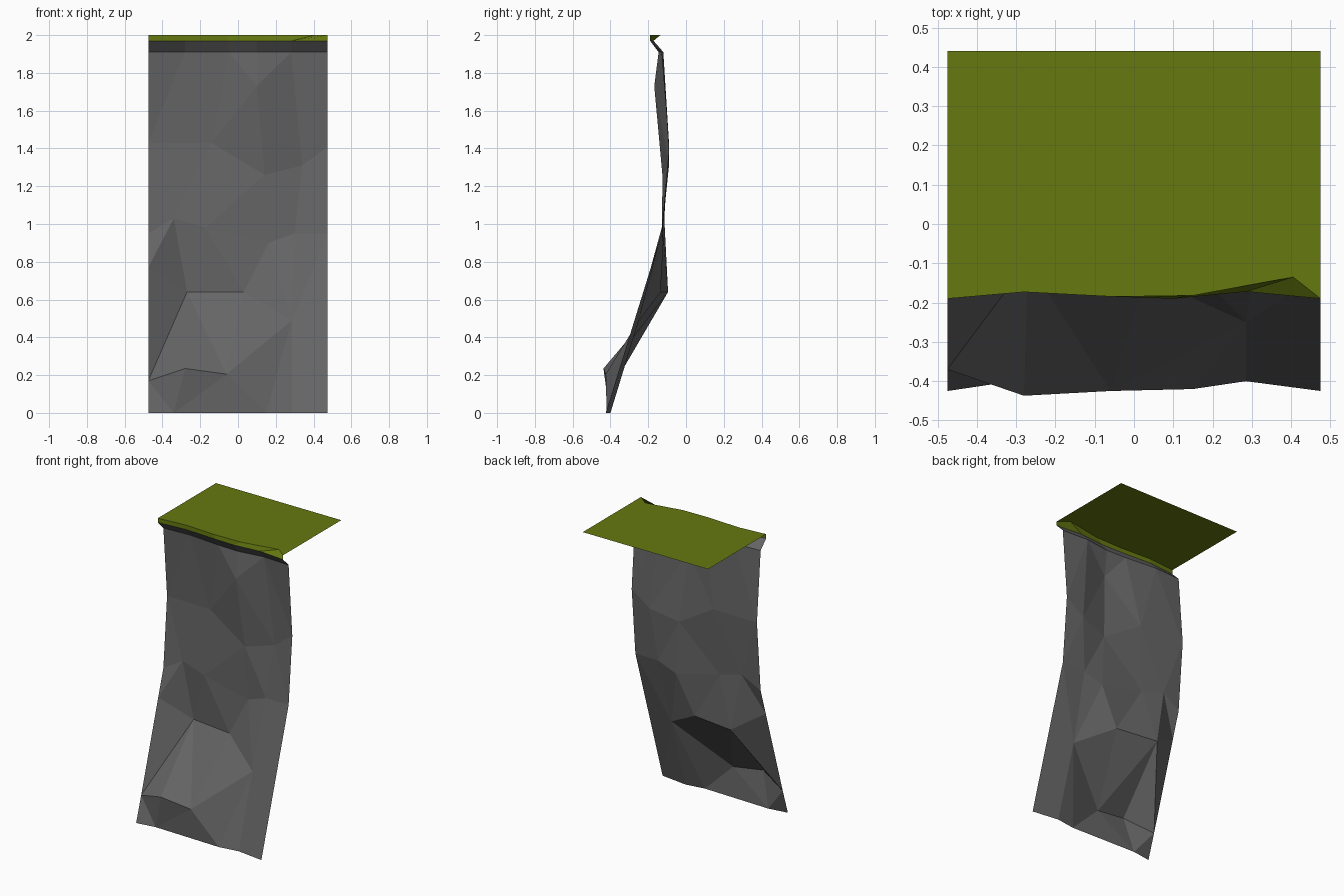
import bpy
from mathutils import Vector
from mathutils.geometry import delaunay_2d_cdt

if "Cube" in bpy.data.objects:
    bpy.data.objects.remove(bpy.data.objects["Cube"])


def material(name, rgb):
    m = bpy.data.materials.new(name)
    m.diffuse_color = (*rgb, 1)
    m.use_nodes = True
    m.node_tree.nodes["Principled BSDF"].inputs["Base Color"].default_value = m.diffuse_color
    return m


def add_object(name, verts, faces, mat):
    me = bpy.data.meshes.new(name)
    me.from_pydata(verts, [], faces)
    me.materials.append(mat)
    me.update()
    ob = bpy.data.objects.new(name, me)
    bpy.context.collection.objects.link(ob)
    return ob


def strip(lower, upper):
    """Quads joining two rows of equal length, facing the front."""
    n = len(lower)
    return lower + upper, [(i, i + 1, n + i + 1, n + i) for i in range(n - 1)]


rock = material("grey rock", (0.13, 0.13, 0.13))
grass = material("moss green", (0.13, 0.19, 0.005))
W = 0.475

# Rock face: chiselled points, split along the ridge lines
points = [
    (-W, -.425, 0), (-.34, -.405, 0), (.15, -.42, 0), (.285, -.4, 0), (W, -.425, 0),
    (-W, -.37, .17), (-.28, -.437, .235), (-.06, -.425, .205), (.285, -.25, .49),
    (-W, -.186, .77), (-.27, -.095, .64), (.03, -.135, .64),
    (-W, -.13, .95), (-.34, -.115, 1.03), (-.17, -.125, .98), (.16, -.12, .9),
    (.3, -.127, .95), (W, -.13, .95),
    (-W, -.09, 1.43), (-.14, -.1, 1.43), (.14, -.125, 1.26), (.34, -.09, 1.31),
    (W, -.09, 1.41), (.1, -.168, 1.73),
]
brow = [(-W, -.13, 1.91), (-.28, -.12, 1.91), (-.05, -.14, 1.91),
        (.1, -.145, 1.91), (.28, -.12, 1.91), (W, -.13, 1.91)]
ridges = [(0, 1), (1, 2), (2, 3), (3, 4), (5, 6), (6, 7), (7, 8), (1, 6), (2, 7), (3, 8),
          (9, 10), (10, 11), (11, 8), (11, 15), (10, 13), (12, 13), (14, 11), (10, 14),
          (13, 19), (18, 19), (19, 20), (19, 23), (20, 23), (23, 21), (20, 15), (20, 21),
          (15, 16), (16, 17), (21, 22), (8, 16), (6, 10), (7, 11),
          (19, 25), (19, 26), (23, 27), (21, 28)]
points += brow
flat, _, tris, origin, _, _ = delaunay_2d_cdt(
    [Vector((p[0], p[2])) for p in points], ridges, [], 0, 1e-5)
verts = [points[o[0]] if o else (v.x, -.13, v.y) for v, o in zip(flat, origin)]
add_object("rock_face", verts, [tuple(t) for t in tris], rock)

# Overhanging rock brow
rim = [(-W, -.19, 1.97), (-.28, -.173, 1.97), (-.05, -.185, 1.97),
       (.1, -.19, 1.97), (.285, -.172, 1.97), (W, -.19, 1.97)]
add_object("rock_brow", *strip(brow, rim), rock)

# Grass lip and flat grass top
edge = [(-W, -.19, 2), (-.28, -.173, 2), (-.05, -.185, 2),
        (.15, -.182, 2), (.405, -.135, 2), (W, -.19, 2)]
add_object("grass_lip", *strip(rim, edge), grass)
top = edge + [(W, .44, 2), (-W, .44, 2)]
add_object("grass_top", top, [tuple(range(len(top)))], grass)
